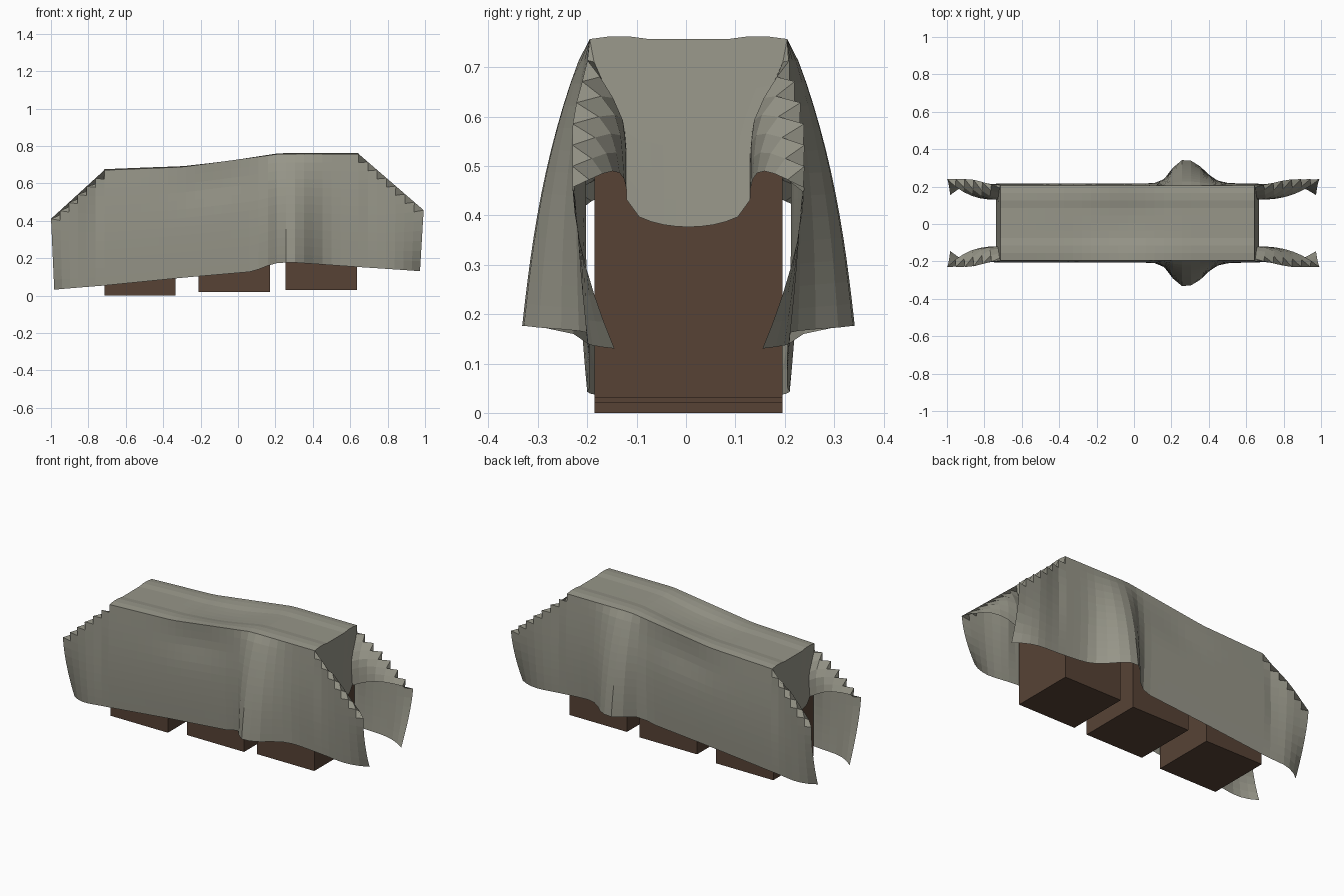
import bpy, bmesh, math

if "Cube" in bpy.data.objects:
    bpy.data.objects.remove(bpy.data.objects["Cube"])


def material(name, rgb):
    m = bpy.data.materials.new(name)
    m.diffuse_color = (*rgb, 1)
    m.use_nodes = True
    m.node_tree.nodes["Principled BSDF"].inputs["Base Color"].default_value = m.diffuse_color
    return m


CLOTH = material("canvas", (0.31, 0.305, 0.25))
WOOD = material("brown_wood", (0.095, 0.055, 0.036))


# Three crates in a row
def crate(name, x0, x1, z0, z1):
    bpy.ops.mesh.primitive_cube_add(size=1, location=((x0 + x1) / 2, 0.005, (z0 + z1) / 2))
    o = bpy.context.object
    o.name = name
    o.scale = (x1 - x0, 0.38, z1 - z0)
    o.data.materials.append(WOOD)


crate("crate_left", -0.715, -0.335, 0.0, 0.655)
crate("crate_middle", -0.21, 0.17, 0.02, 0.65)
crate("crate_right", 0.255, 0.635, 0.03, 0.745)


# Helpers describing how the cloth hangs
def interp(x, pts):
    for (a, p), (b, q) in zip(pts, pts[1:]):
        if x <= b:
            return p + (q - p) * max(0, (x - a) / (b - a))
    return pts[-1][1]


def top_z(x):
    return interp(x, [(-0.72, 0.67), (-0.3, 0.687), (0.22, 0.757), (0.65, 0.757)])


def hem_z(x):
    return interp(x, [(-0.72, 0.053), (-0.3, 0.095), (0.08, 0.128), (0.19, 0.172),
                      (0.28, 0.178), (0.65, 0.152)])


def smooth(t):
    t = max(0, min(1, t))
    return t * t * (3 - 2 * t)


HALF = 0.2                        # half width of the covered top
X0, X1, NX = -0.715, 0.645, 28    # covered top, left to right
NV, NY = 13, 10                   # rows down each long side, rows over the top
STEPS = {-1: 6, 1: 7}             # columns in each hanging end
# one column step equals one row step, so corners fold on the grid diagonal
STEP = {e: (top_z(x) - hem_z(x)) / NV for e, x in ((-1, X0), (1, X1))}


def side_sheet(x, t):
    # long side with one flared fold and a shallow hollow
    fold = 0.138 * math.exp(-(abs(x - 0.27) / (0.095 if x < 0.27 else 0.14)) ** 2.4) * t ** 0.75
    hollow = 0.01 * math.exp(-((x + 0.13) / 0.2) ** 2) * math.exp(-((t - 0.2) / 0.15) ** 2)
    swell = 0.012 * math.sin(math.pi * t)
    return HALF + fold - hollow + swell


def place(x, n, ex, w, t, sy):
    """x along the top, n = columns past an end, w = position across, t = 0..1 down a side."""
    zt, zb = top_z(x), hem_z(x)
    u = n * STEP[ex]
    k = n / STEPS[ex]
    inner = HALF - 0.075 * smooth(k * 1.5)
    out = 0.022 * k if ex > 0 else 0
    if sy == 0:
        lip = 0.008 * max(0, 1 - abs(abs(w) - 0.7) / 0.3)
        if n == 0:
            # top with a slight sag along the middle
            sag = 0.018 * math.exp(-((x + 0.05) / 0.22) ** 2) * math.cos(w * math.pi / 2)
            return (x, w * HALF + 0.005, zt - sag + lip)
        return (x + ex * 0.022 * k, w * inner + 0.005,
                zt - u - 0.055 * k * math.cos(w * math.pi / 2) ** 0.4 + lip * (1 - k))
    v = t * (zt - zb)
    if n == 0:
        return (x, sy * side_sheet(x, t) + 0.005, zt - v)
    ridge = HALF + 0.035 * smooth(k * 1.6)
    if v >= u - 1e-6:
        # outer leaf of the corner, curling in towards its free edge
        d = (v - u) / (zt - zb - u)
        y = ridge + (side_sheet(x, t) - ridge) * (1 - k) * d
        y -= 0.085 * k ** 3 * d ** 1.6
        return (x + ex * (u * (1 - 0.06 * d * k) + out), sy * y + 0.005,
                zt - v + 0.025 * k * (1 - d) - 0.022 * k * d)
    # inner leaf folding back to the end sheet
    r = v / u
    y = inner + (ridge - inner) * r ** 2.4
    x += ex * (v + 0.022 * k * (1 - r) + out * r)
    return (x, sy * y + 0.005, zt - u + 0.045 * k * math.sin(math.pi * r) + 0.025 * k * r)


# Draped sheet: one rectangular grid mapped over the crates
cols = [(X0, i, -1) for i in range(STEPS[-1], 0, -1)]
cols += [(X0 + (X1 - X0) * i / NX, 0, 1) for i in range(NX + 1)]
cols += [(X1, i, 1) for i in range(1, STEPS[1] + 1)]
rows = [(-1, i / NV, -1) for i in range(NV, 0, -1)]
rows += [(-1 + 2 * i / NY, 0, 0) for i in range(NY + 1)]
rows += [(1, i / NV, 1) for i in range(1, NV + 1)]

bm = bmesh.new()
grid = [[bm.verts.new(place(*c, *r)) for c in cols] for r in rows]
for a, b in zip(grid, grid[1:]):
    for i in range(len(cols) - 1):
        bm.faces.new((a[i], a[i + 1], b[i + 1], b[i]))
mesh = bpy.data.meshes.new("draped_cover")
bm.to_mesh(mesh)
bm.free()
cover = bpy.data.objects.new("draped_cover", mesh)
bpy.context.collection.objects.link(cover)
mesh.materials.append(CLOTH)
